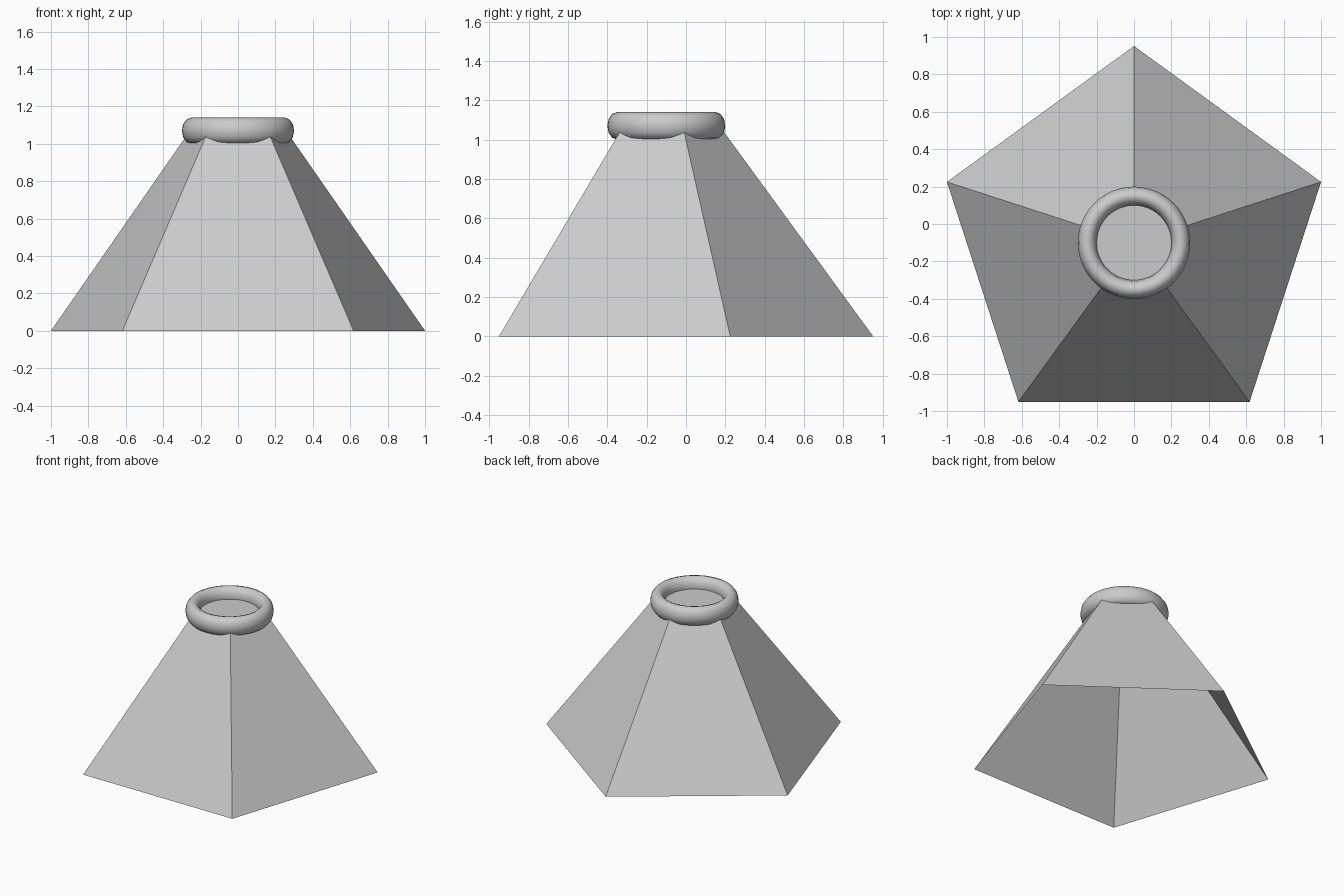
import bpy, bmesh
from math import pi, sin, cos

cube = bpy.data.objects.get("Cube")
if cube:
    bpy.data.objects.remove(cube, do_unlink=True)

CENTRE_Y = -0.1      # axis of the pyramid and ring
BASE_R = 1.0515      # pentagon corner radius on the ground
APEX_Z = 1.44        # where the walls would meet
CAP_Z = 1.06         # height of the flat top

grey = bpy.data.materials.new("light_grey")
grey.use_nodes = True
colour = (0.6, 0.6, 0.6, 1)
grey.diffuse_color = colour
grey.node_tree.nodes["Principled BSDF"].inputs["Base Color"].default_value = colour


def add_object(name, bm):
    bmesh.ops.recalc_face_normals(bm, faces=bm.faces)
    mesh = bpy.data.meshes.new(name)
    bm.to_mesh(mesh)
    bm.free()
    mesh.materials.append(grey)
    obj = bpy.data.objects.new(name, mesh)
    obj.location.y = CENTRE_Y
    bpy.context.collection.objects.link(obj)
    return obj


# Five-sided body, flat on top and open underneath
bm = bmesh.new()


def pentagon(radius, z):
    angles = [pi / 2 + 2 * pi * i / 5 for i in range(5)]
    return [bm.verts.new((radius * cos(a), radius * sin(a), z)) for a in angles]


base = pentagon(BASE_R, 0)
top = pentagon(BASE_R * (1 - CAP_Z / APEX_Z), CAP_Z)
for i in range(5):
    j = (i + 1) % 5
    bm.faces.new((base[i], base[j], top[j], top[i]))
bm.faces.new(top)
add_object("pyramid_body", bm)

# Rounded collar: an oval section swept around the axis
MAJOR, MINOR = 48, 12
bm = bmesh.new()
rings = []
for i in range(MAJOR):
    a = 2 * pi * i / MAJOR
    ring = []
    for k in range(MINOR):
        t = 2 * pi * k / MINOR
        r = 0.25 + 0.05 * cos(t)
        ring.append(bm.verts.new((r * cos(a), r * sin(a), 1.07 + 0.07 * sin(t))))
    rings.append(ring)
for i in range(MAJOR):
    here, after = rings[i], rings[(i + 1) % MAJOR]
    for k in range(MINOR):
        n = (k + 1) % MINOR
        bm.faces.new((here[k], after[k], after[n], here[n])).smooth = True
add_object("top_collar", bm)
